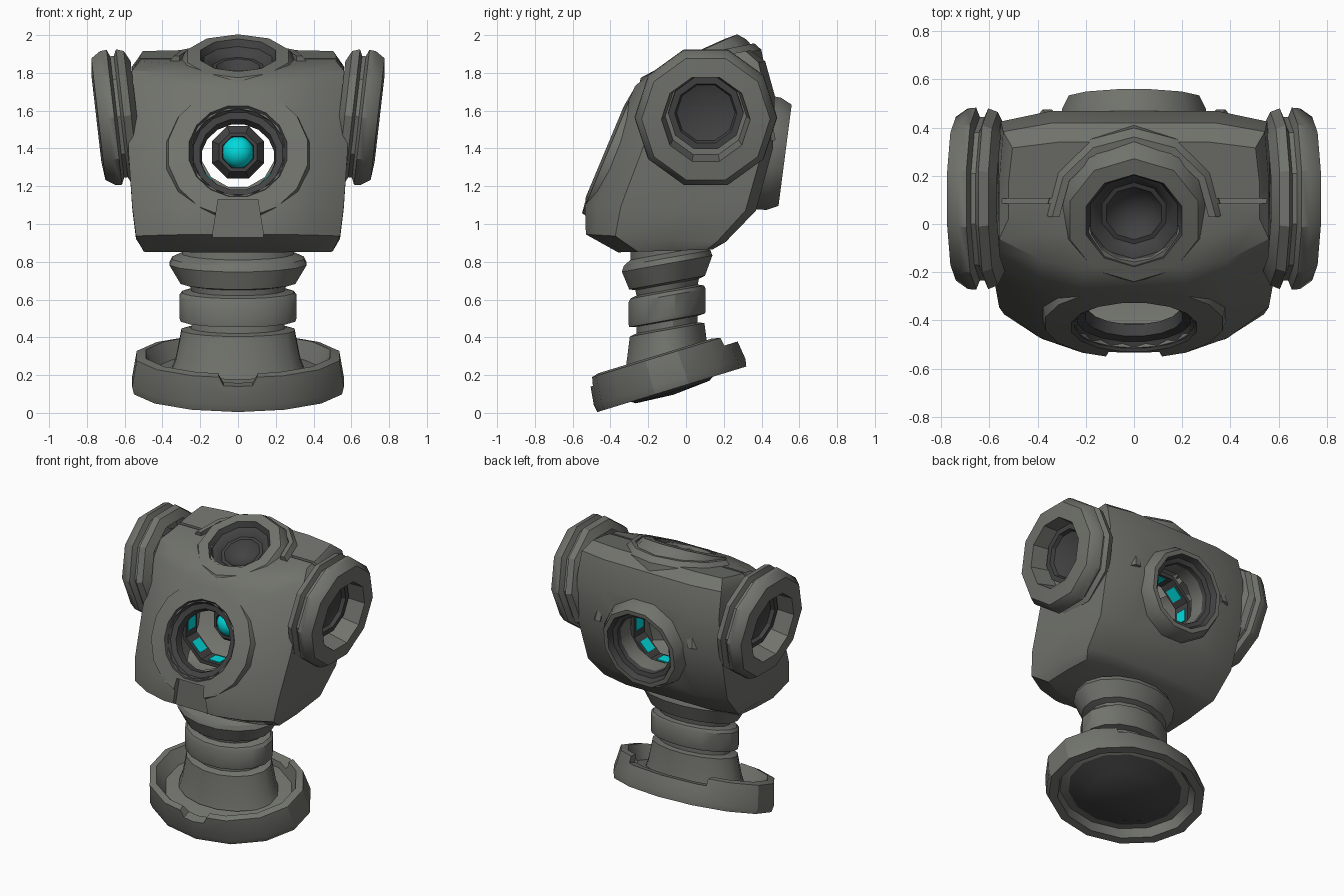
import bpy, bmesh, math
from mathutils import Matrix, Vector

if "Cube" in bpy.data.objects:
    bpy.data.objects.remove(bpy.data.objects["Cube"])


def material(name, col):
    m = bpy.data.materials.new(name)
    m.diffuse_color = (*col, 1)
    m.use_nodes = True
    m.node_tree.nodes["Principled BSDF"].inputs["Base Color"].default_value = m.diffuse_color
    return m


GRAY = material("warm_gray_shell", (0.165, 0.17, 0.15))
DARK = material("dark_metal", (0.055, 0.055, 0.055))
CYAN = material("cyan_glow", (0.0, 0.70, 0.72))


def finish(bm, name, mats, matrix=Matrix(), angle=32):
    bm.transform(matrix)
    me = bpy.data.meshes.new(name)
    bm.to_mesh(me)
    bm.free()
    ob = bpy.data.objects.new(name, me)
    bpy.context.collection.objects.link(ob)
    for m in mats:
        me.materials.append(m)
    smooth(ob, angle)
    return ob


def smooth(ob, angle=32):
    bpy.ops.object.select_all(action='DESELECT')
    ob.select_set(True)
    bpy.context.view_layer.objects.active = ob
    bpy.ops.object.shade_smooth_by_angle(angle=math.radians(angle))


def aim(loc, direction):
    return Matrix.Translation(loc) @ Vector(direction).to_track_quat('Z', 'Y').to_matrix().to_4x4()


def lathe(name, profile, n, matrix, dark_from=99, dark_to=99, squash=1.0, phase=0.5):
    """Spin (radius, height) points; segments dark_from..dark_to-1 get the dark material."""
    bm = bmesh.new()
    rings = []
    for r, h in profile:
        rings.append([bm.verts.new((r * math.cos(t), r * squash * math.sin(t), h))
                      for t in (2 * math.pi * (k + phase) / n for k in range(n))])
    for j in range(len(rings) - 1):
        for k in range(n):
            a, b = rings[j], rings[j + 1]
            f = bm.faces.new((a[k], a[(k + 1) % n], b[(k + 1) % n], b[k]))
            f.material_index = int(dark_from <= j < dark_to)
    bmesh.ops.remove_doubles(bm, verts=bm.verts, dist=0.0005)
    return finish(bm, name, [GRAY, DARK], matrix)


def arch(name, section, n, matrix):
    """Sweep a closed (radius, height) section through the upper half circle."""
    bm = bmesh.new()
    rings = [[bm.verts.new((r * math.cos(t), r * math.sin(t), h)) for r, h in section]
             for t in (math.pi * k / n for k in range(n + 1))]
    m = len(section)
    for a, b in zip(rings, rings[1:]):
        for k in range(m):
            bm.faces.new((a[k], b[k], b[(k + 1) % m], a[(k + 1) % m]))
    bm.faces.new(rings[0])
    bm.faces.new(rings[-1])
    bmesh.ops.recalc_face_normals(bm, faces=bm.faces)
    return finish(bm, name, [GRAY], matrix)


def box(name, size, matrix, mat=GRAY, flare=1.0):
    bm = bmesh.new()
    bmesh.ops.create_cube(bm, size=1)
    for v in bm.verts:
        if v.co.z < 0:
            v.co.x *= flare
    bmesh.ops.scale(bm, vec=size, verts=bm.verts)
    return finish(bm, name, [mat], matrix)


def drum(name, r, depth, matrix):
    bm = bmesh.new()
    bmesh.ops.create_cone(bm, cap_ends=True, segments=16, radius1=r, radius2=r, depth=depth)
    return finish(bm, name, [GRAY], matrix)


def cut(ob, cutters):
    """Subtract the cutters from the object, then remove them."""
    bpy.context.view_layer.objects.active = ob
    for c in cutters:
        c.hide_render = True
        m = ob.modifiers.new("cut", 'BOOLEAN')
        m.operation, m.solver, m.object = 'DIFFERENCE', 'EXACT', c
        bpy.ops.object.modifier_apply(modifier=m.name)
        bpy.data.objects.remove(c)
    smooth(ob)


T = Matrix.Translation
EYE = aim((0, -0.415, 1.38), (0, -0.92, 0.385))
REAR = aim((0, 0.475, 1.37), (0, 1, -0.13))
TOP = aim((0, 0.02, 1.88), (0, -0.41, 0.91))
SIDES = {s: aim((s * 0.655, 0.105, 1.565), (s, 0, -0.115)) for s in (-1, 1)}

# Head shell: plan outline lofted through tilted levels
plan = [(0.38, 0), (0.7, 0.07), (1, 0.21), (1, 0.6), (0.97, 0.94), (0.6, 1)]
plan = plan + [(-u, v) for u, v in reversed(plan)]
levels = [  # front y, front z, back y, back z, half width
    (-0.36, 0.85, 0.14, 0.865, 0.50),
    (-0.53, 0.945, 0.21, 0.905, 0.54),
    (-0.535, 1.10, 0.37, 1.07, 0.56),
    (-0.42, 1.38, 0.46, 1.40, 0.58),
    (-0.27, 1.73, 0.47, 1.68, 0.57),
    (-0.19, 1.80, 0.42, 1.86, 0.56),
    (-0.06, 1.845, 0.34, 1.92, 0.52)]
bm = bmesh.new()
loops = [[bm.verts.new((u * w, yf + (yb - yf) * v, zf + (zb - zf) * v)) for u, v in plan]
         for yf, zf, yb, zb, w in levels]
for a, b in zip(loops, loops[1:]):
    for k in range(12):
        bm.faces.new((a[k], a[(k + 1) % 12], b[(k + 1) % 12], b[k]))
bm.faces.new(list(reversed(loops[0])))
bm.faces.new(loops[-1])
bmesh.ops.recalc_face_normals(bm, faces=bm.faces)
head = finish(bm, "head_shell", [GRAY])
sol = head.modifiers.new("wall", 'SOLIDIFY')
sol.thickness, sol.offset = 0.05, -1
bpy.ops.object.modifier_apply(modifier="wall")


def chin_cutter():
    return box("chin_cutter", (0.21, 0.12, 0.4), T((0, -0.56, 0.93)), flare=1.6)


cutters = [drum("eye_cutter", 0.25, 0.3, EYE), drum("rear_cutter", 0.24, 0.4, REAR),
           drum("top_cutter", 0.19, 0.3, TOP), chin_cutter()]
for s in SIDES:
    cutters.append(drum("side_cutter", 0.21, 0.3, SIDES[s]))
    cutters.append(box("seam_cutter", (0.32, 0.02, 0.08), T((s * 0.46, 0.095, 1.88))))
cut(head, cutters)

# Front eye: broad flush flange with a dark inner rim
flange = lathe("eye_flange", [(0.40, -0.10), (0.375, 0.0), (0.265, 0.015), (0.24, -0.02),
                              (0.205, -0.03), (0.195, -0.08), (0.24, -0.10), (0.40, -0.10)],
               16, EYE, 2, 6)
cut(flange, [chin_cutter()])

# Rear port: raised collar with a thin dark inner rim, under a tall arched hood
lathe("rear_port", [(0.32, -0.16), (0.31, -0.01), (0.28, 0.05), (0.25, 0.05), (0.235, 0.01),
                    (0.205, 0.0), (0.20, -0.03), (0.20, -0.14), (0.25, -0.14)],
      12, REAR, 3, 6)
arch("rear_hood", [(0.34, -0.10), (0.34, 0.02), (0.38, 0.02), (0.43, -0.04), (0.43, -0.10)],
     8, aim((0, 0.455, 1.44), (0, 1, 0.2)) @ Matrix.Diagonal((1, 1.2, 1, 1)))

# Top port: tilted collar around a dark bowl, with a raised arch behind it
lathe("top_port", [(0.35, -0.14), (0.31, -0.03), (0.28, 0.01), (0.21, 0.015), (0.19, -0.02),
                   (0.165, -0.03), (0.14, -0.06), (0.12, -0.06), (0.08, -0.10), (0, -0.12)],
      10, TOP, 3, 9)
arch("top_ridge", [(0.31, -0.10), (0.31, 0.01), (0.34, 0.01), (0.37, -0.03), (0.37, -0.10)],
     6, aim((0, 0.03, 1.88), (0, -0.2, 1)))

# Side ports: double flanges with a groove, recessed dark bowls
for s, side in ((-1, "left"), (1, "right")):
    lathe(side + "_port", [(0.30, -0.12), (0.36, -0.09), (0.375, -0.05), (0.34, -0.035),
                           (0.34, -0.015), (0.378, 0.0), (0.375, 0.035), (0.34, 0.085),
                           (0.235, 0.095), (0.215, -0.05), (0.10, -0.06)], 10, SIDES[s], phase=0)
    lathe(side + "_bowl", [(0.20, -0.08), (0.20, -0.005), (0.165, -0.005), (0.155, -0.03),
                           (0.11, -0.045), (0, -0.055)], 10,
          T((0, 0, 0.02)) @ SIDES[s], 0, 5, phase=0)

# Inner core: dark barrel with glowing lenses, and panelled tunnel rings before and behind it
CORE = aim((0, 0, 1.38), (0, -1, 0))
lathe("core_barrel", [(0, -0.12), (0.10, -0.12), (0.15, -0.07), (0.15, 0.07), (0.11, 0.12),
                      (0.09, 0.12), (0.085, 0.09), (0, 0.09)], 8, CORE, 0, 7)
for s, end in ((-1, "rear"), (1, "front")):
    bm = bmesh.new()
    bmesh.ops.create_uvsphere(bm, u_segments=12, v_segments=8, radius=0.085)
    finish(bm, "core_lens_" + end, [CYAN], T((0, -s * 0.09, 1.38)), 40)
    ring = T((0, -s * 0.225, 1.38))
    lathe("tunnel_ring_" + end, [(0.25, -0.06), (0.25, 0.06), (0.222, 0.06),
                                 (0.222, -0.06), (0.25, -0.06)], 8,
          ring @ Matrix.Rotation(math.pi / 2, 4, 'X'), 1, 4)
    for k in range(8):
        box("tunnel_panel_%s_%d" % (end, k), (0.085, 0.08, 0.008),
            ring @ Matrix.Rotation(k * math.pi / 4, 4, 'Y') @ T((0, 0, 0.203)), CYAN)

# Neck: oval ribbed column with sheared rings
shear = Matrix()
shear[2][1] = 0.18
neck_profile = [(0.36, 0.22), (0.335, 0.29), (0.305, 0.44), (0.25, 0.45), (0.25, 0.485),
                (0.31, 0.49), (0.316, 0.51), (0.316, 0.62), (0.30, 0.64), (0.25, 0.65),
                (0.26, 0.68), (0.31, 0.69), (0.37, 0.79), (0.355, 0.82), (0.30, 0.845),
                (0.30, 0.93), (0, 0.93)]
lathe("neck", neck_profile, 16, T((0, -0.1, 0.0)) @ shear, squash=0.66)

# Base: tilted oval dish with bulging dark underside and notched lip
BASE = T((0, -0.075, 0.125)) @ Matrix.Rotation(math.radians(17), 4, 'X')
base = lathe("base_dish", [(0, -0.03), (0.28, -0.015), (0.41, 0.05), (0.47, 0.06), (0.50, 0.0),
                           (0.565, 0.0), (0.575, 0.04), (0.55, 0.185), (0.50, 0.195),
                           (0.45, 0.10), (0.34, 0.11), (0, 0.13)], 14, BASE, 0, 2, squash=0.73)
cut(base, [box("front_notch_cutter", (0.28, 0.3, 0.12), BASE @ T((0, -0.42, 0.2)), flare=0.55),
           box("rear_notch_cutter", (0.60, 0.3, 0.10), BASE @ T((0, 0.42, 0.19)))])
